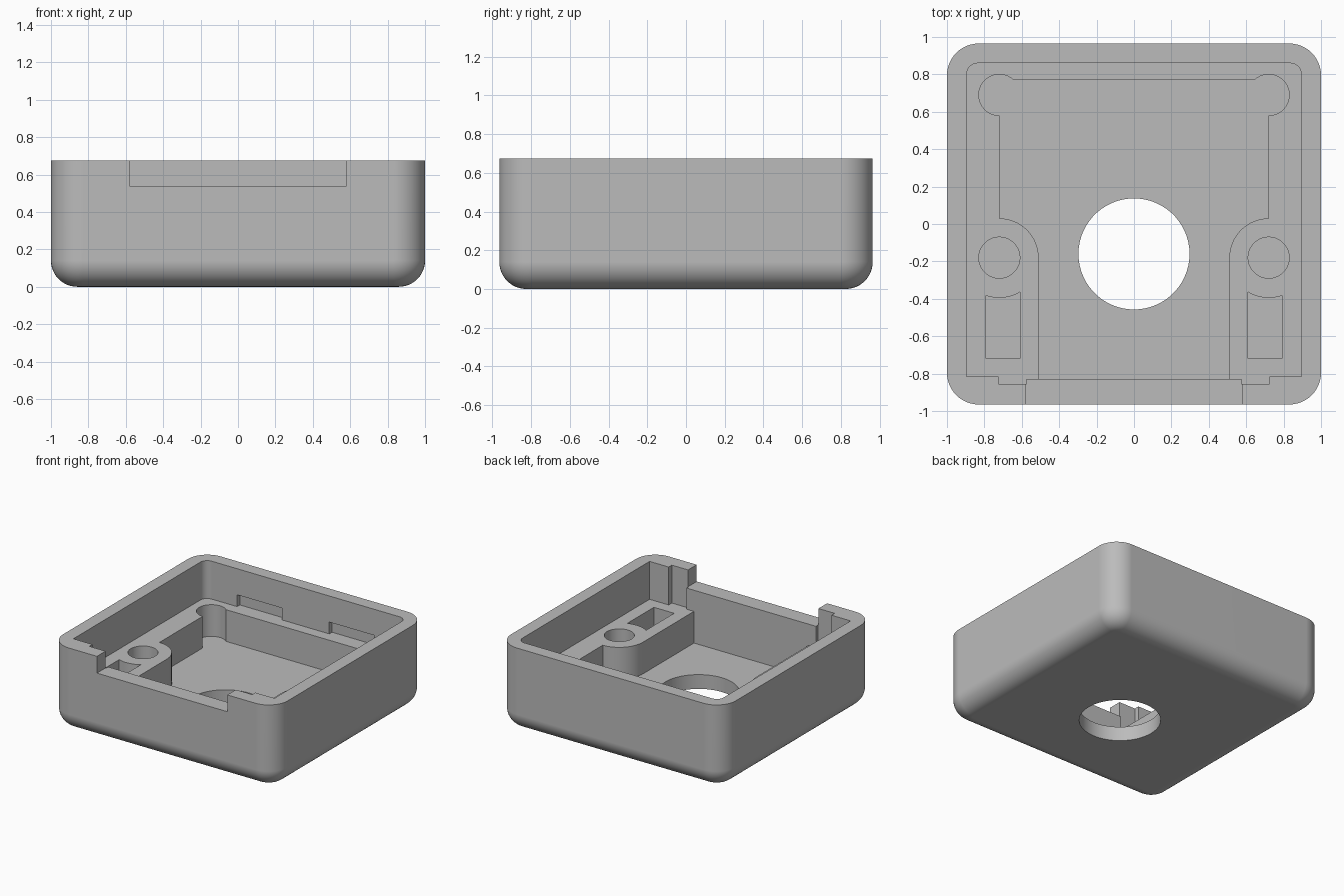
import bpy
import bmesh
from math import sin, cos, radians, pi

if "Cube" in bpy.data.objects:
    bpy.data.objects.remove(bpy.data.objects["Cube"])

grey = bpy.data.materials.new("plain grey")
grey.use_nodes = True
GREY = (0.5, 0.5, 0.5, 1)
grey.diffuse_color = GREY
grey.node_tree.nodes["Principled BSDF"].inputs["Base Color"].default_value = GREY

TOP, LEDGE, FLOOR, LIP, OVER = 0.675, 0.37, 0.115, 0.54, 0.8


def arc(cx, cy, r, a0, a1, n=12):
    angles = [radians(a0 + (a1 - a0) * i / n) for i in range(n + 1)]
    return [(cx + r * cos(a), cy + r * sin(a)) for a in angles]


def rect(x0, x1, y0, y1):
    return [(x0, y0), (x1, y0), (x1, y1), (x0, y1)]


def mirrored(half):
    """Close a right-hand outline with its mirror image."""
    return half + [(-x, y) for x, y in reversed(half)]


def loft(name, rings):
    """Skin a stack of (outline, z) rings and cap both ends."""
    bm = bmesh.new()
    loops = [[bm.verts.new((x, y, z)) for x, y in pts] for pts, z in rings]
    for low, high in zip(loops, loops[1:]):
        for i in range(len(low)):
            j = (i + 1) % len(low)
            bm.faces.new((low[i], low[j], high[j], high[i]))
    bm.faces.new(loops[0][::-1])
    bm.faces.new(loops[-1])
    bmesh.ops.recalc_face_normals(bm, faces=bm.faces)
    mesh = bpy.data.meshes.new(name)
    bm.to_mesh(mesh)
    bm.free()
    mesh.materials.append(grey)
    ob = bpy.data.objects.new(name, mesh)
    bpy.context.collection.objects.link(ob)
    return ob


def shell_ring(inset):
    r = 0.17 - inset
    return mirrored(arc(0.83, -0.795, r, -90, 0) + arc(0.83, 0.795, r, 0, 90))


# Outer body with a rounded bottom edge
FILLET = 0.14
rings = []
for i in range(13):
    a = pi / 2 * i / 12
    rings.append((shell_ring(FILLET * (1 - sin(a))), FILLET * (1 - cos(a))))
rings.append((shell_ring(0), TOP))
body = loft("enclosure_body", rings)
bpy.context.view_layer.objects.active = body
body.select_set(True)


def cut(outline, z0, z1):
    cutter = loft("cutter", [(outline, z0), (outline, z1)])
    cutter.hide_render = True
    mod = body.modifiers.new("cut", "BOOLEAN")
    mod.operation = "DIFFERENCE"
    mod.solver = "EXACT"
    mod.object = cutter
    bpy.ops.object.modifier_apply(modifier=mod.name)
    bpy.data.objects.remove(cutter)


# Wide upper cavity, rounded at the back corners
cut(mirrored([(0.895, -0.815)] + arc(0.835, 0.8, 0.06, 0, 90, 8)), LEDGE, OVER)

# Deep cavity around the two front bosses, with round back corners
cut(mirrored([(0.51, -0.83)]
             + arc(0.72, -0.18, 0.21, 180, 90, 16)
             + arc(0.72, 0.69, 0.11, -90, 133, 24)), FLOOR, OVER)

# Front wall relief and notch
cut(rect(-0.575, 0.575, -0.83, -0.7), LEDGE, OVER)
cut(rect(-0.58, 0.58, -1.2, -0.7), LIP, OVER)

for s in (1, -1):
    # Screw hole and pocket in each boss
    cut(arc(s * 0.72, -0.18, 0.11, 0, 350, 35), FLOOR, LIP)
    pocket = [(0.61, -0.72), (0.79, -0.72)] + arc(0.72, -0.18, 0.215, -71, -121, 8)
    pocket[2] = (0.79, pocket[2][1])
    pocket[-1] = (0.61, pocket[-1][1])
    cut([(s * x, y) for x, y in pocket], FLOOR, LIP)
    # Front corner recess and back wall latch slot
    cut(rect(*sorted((s * 0.575, s * 0.725)), -0.855, -0.75), LEDGE, OVER)
    cut(rect(*sorted((s * 0.21, s * 0.61)), 0.8, 0.895), LEDGE, 0.465)

# Round opening through the floor
cut(arc(0, -0.16, 0.297, 0, 354, 59), -0.2, 0.3)

bpy.ops.object.shade_smooth_by_angle(angle=radians(30))
weighted = body.modifiers.new("even_shading", "WEIGHTED_NORMAL")
weighted.keep_sharp = True
